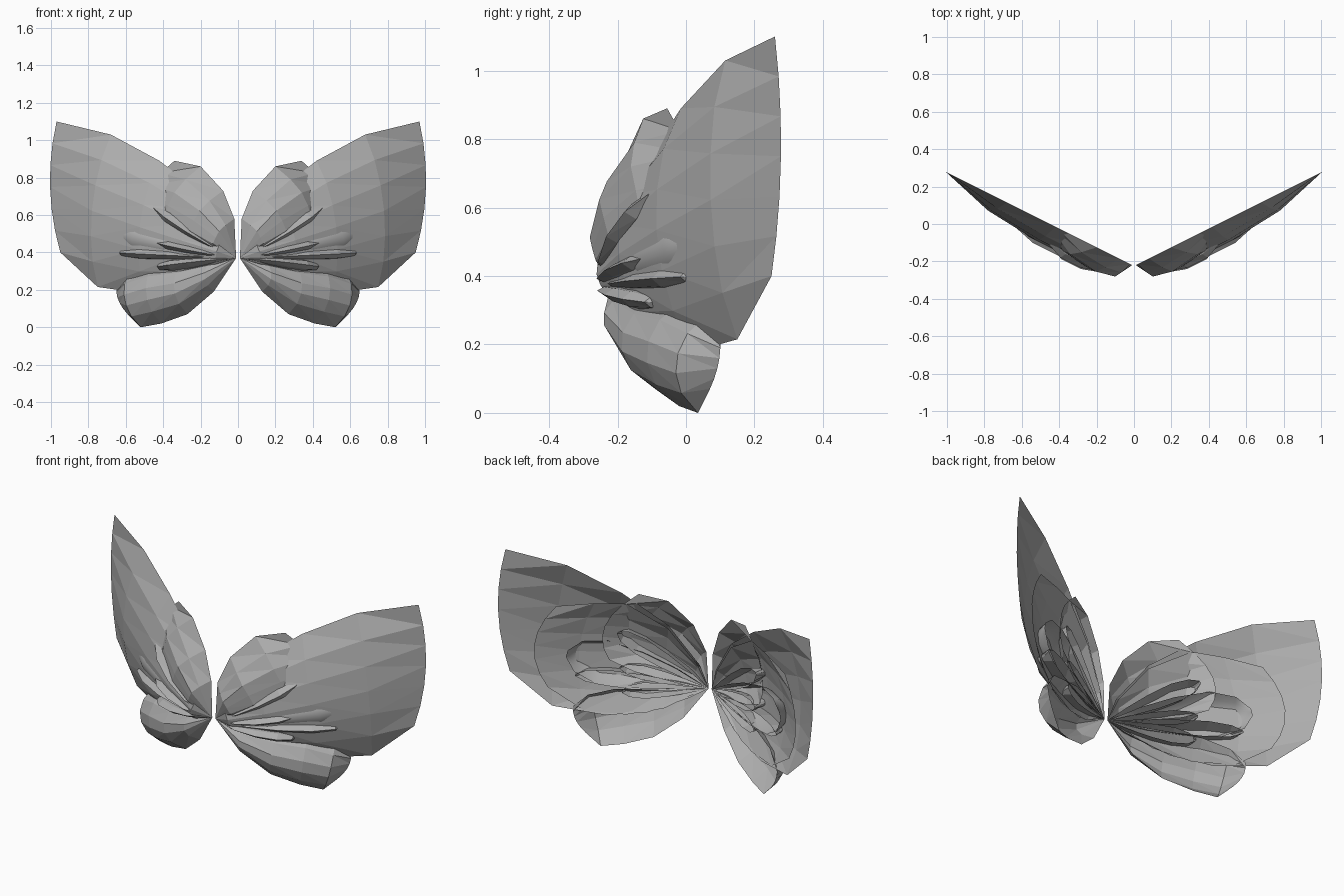
import bpy, math
from mathutils import Vector

cube = bpy.data.objects.get("Cube")
if cube:
    bpy.data.objects.remove(cube, do_unlink=True)

grey = bpy.data.materials.new("wing_grey")
grey.use_nodes = True
grey.diffuse_color = (0.42, 0.42, 0.42, 1)
grey.node_tree.nodes["Principled BSDF"].inputs["Base Color"].default_value = grey.diffuse_color

ROOT = (0.01, 0.37)
OUT = Vector((0.447, -0.894, 0))      # direction in which the wings bulge


def place(x, z, depth):
    """Point on the slanted wing plane, pushed out by depth."""
    return Vector((x, 0.5 * x - 0.225, z)) + OUT * depth


def shell(name, upper, lower, depth, bulge=0.0, power=0.6, segs=6, pleat=0.0, smooth=False):
    """Open shell fanning out from the root between an upper and a lower rim."""
    n = len(upper)
    verts, faces = [place(*ROOT, 0)], []
    for i in range(n):
        s = (i + 1) / n
        swell = depth * max(math.sin(math.pi * s), 0) ** power
        for j in range(segs + 1):
            t = j / segs
            x = upper[i][0] * (1 - t) + lower[i][0] * t + bulge * s * s * 4 * t * (1 - t)
            z = upper[i][1] * (1 - t) + lower[i][1] * t
            d = swell * max(math.sin(math.pi * t), 0) ** 0.7
            verts.append(place(x, z, d * (1 - pleat * (j % 2))))
    row = segs + 1
    for j in range(segs):
        faces.append((0, 1 + j, 2 + j))
        for i in range(n - 1):
            a = 1 + i * row + j
            b = a + row
            faces += [(a, b, b + 1), (a, b + 1, a + 1)]
    for side, sx in (("left", 1), ("right", -1)):
        mesh = bpy.data.meshes.new(f"{side}_{name}")
        pts = [(v.x * sx, v.y, v.z) for v in verts]
        mesh.from_pydata(pts, [], [f if sx < 0 else f[::-1] for f in faces])
        mesh.materials.append(grey)
        mesh.polygons.foreach_set("use_smooth", [smooth] * len(mesh.polygons))
        mesh.update()
        bpy.context.collection.objects.link(bpy.data.objects.new(f"{side}_{name}", mesh))


def petal(name, tip, width, depth, **kw):
    """Narrow leaf-shaped shell from the root to a tip."""
    axis = Vector((tip[0] - ROOT[0], tip[1] - ROOT[1]))
    across = Vector((-axis.y, axis.x)).normalized() * width / 2
    upper, lower = [], []
    for s, w in ((0.25, 0.5), (0.5, 0.85), (0.75, 1), (0.92, 0.7), (1, 0.15)):
        mid = Vector(ROOT) + axis * s
        upper.append(mid + across * w)
        lower.append(mid - across * w)
    shell(name, upper, lower, depth, **kw)


# Main wing
shell("main_wing",
      [(0.05, 0.50), (0.20, 0.72), (0.42, 0.89), (0.68, 1.03), (0.97, 1.10)],
      [(0.10, 0.31), (0.30, 0.21), (0.50, 0.18), (0.75, 0.215), (0.95, 0.40)],
      0.115, bulge=0.045)
# Middle wing layer nested behind the main wing
shell("middle_layer",
      [(0.06, 0.50), (0.20, 0.70), (0.40, 0.83), (0.55, 0.82), (0.73, 0.79)],
      [(0.10, 0.32), (0.22, 0.24), (0.40, 0.19), (0.60, 0.20), (0.77, 0.32)],
      0.085, bulge=0.085)
# Rounded lobe on the upper inner edge
shell("upper_lobe",
      [(0.02, 0.58), (0.08, 0.73), (0.20, 0.86), (0.34, 0.89)],
      [(0.12, 0.38), (0.24, 0.41), (0.36, 0.44), (0.48, 0.50)],
      0.13, bulge=0.09, pleat=0.08)
# Rounded lobe at the bottom
shell("lower_lobe",
      [(0.14, 0.36), (0.30, 0.345), (0.45, 0.335), (0.58, 0.29), (0.65, 0.22)],
      [(0.13, 0.19), (0.27, 0.07), (0.41, 0.02), (0.52, 0.0), (0.59, 0.07)],
      0.125, bulge=0.02, power=0.5, segs=5)
# Smooth inner panel and the narrow petals around the root
petal("smooth_panel", (0.68, 0.52), 0.26, 0.115, segs=12, smooth=True)
petal("upper_petal", (0.44, 0.66), 0.10, 0.14, segs=4)
petal("centre_petal", (0.43, 0.46), 0.08, 0.145, segs=4)
petal("long_petal", (0.64, 0.40), 0.09, 0.135, segs=4)
petal("lower_petal", (0.42, 0.32), 0.09, 0.14, segs=4)
